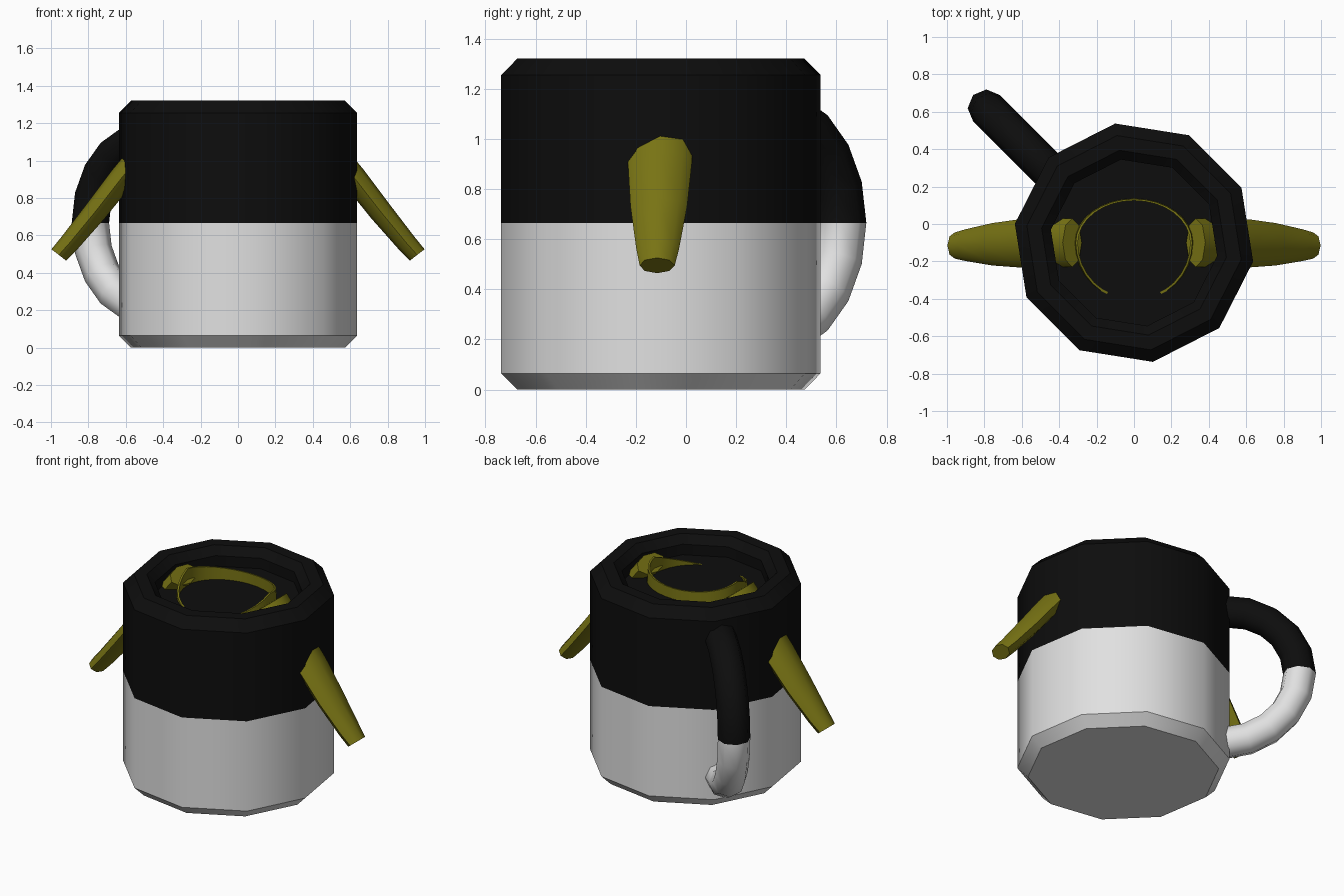
import bpy, bmesh, math
from mathutils import Vector

if "Cube" in bpy.data.objects:
    bpy.data.objects.remove(bpy.data.objects["Cube"])


def material(name, rgb):
    m = bpy.data.materials.new(name)
    m.diffuse_color = (*rgb, 1)
    m.use_nodes = True
    m.node_tree.nodes["Principled BSDF"].inputs["Base Color"].default_value = m.diffuse_color
    return m


BLACK = material("black", (0.004, 0.004, 0.004))
WHITE = material("white", (0.75, 0.75, 0.75))
YELLOW = material("olive yellow", (0.19, 0.175, 0.007))
SPLIT = 0.665      # height where white changes to black
CY = -0.1          # y of the cup axis


def loft(name, rings, mats, angle=40, cap=True, closed=False):
    """Skin a list of point rings; faces below SPLIT take the second material."""
    bm = bmesh.new()
    rows = [[bm.verts.new(p) for p in ring] for ring in rings]
    pairs = list(zip(rows, rows[1:]))
    if closed:
        pairs.append((rows[-1], rows[0]))
    for a, b in pairs:
        n = len(a)
        for i in range(n):
            j = (i + 1) % n
            bm.faces.new((a[i], a[j], b[j], b[i]))
    if cap and not closed:
        bm.faces.new(rows[0][::-1])
        bm.faces.new(rows[-1])
    bmesh.ops.recalc_face_normals(bm, faces=bm.faces)
    if len(mats) > 1:
        for f in bm.faces:
            f.material_index = int(f.calc_center_median().z < SPLIT)
    me = bpy.data.meshes.new(name)
    bm.to_mesh(me)
    bm.free()
    for m in mats:
        me.materials.append(m)
    ob = bpy.data.objects.new(name, me)
    bpy.context.collection.objects.link(ob)
    bpy.ops.object.select_all(action='DESELECT')
    ob.select_set(True)
    bpy.context.view_layer.objects.active = ob
    bpy.ops.object.shade_smooth_by_angle(angle=math.radians(angle))
    return ob


def decagon(r, z):
    return [(r * math.cos(math.radians(27 + 36 * k)),
             CY + r * math.sin(math.radians(27 + 36 * k)), z) for k in range(10)]


# Ten-sided cup with bevelled rims and a shallow dark recess on top
profile = [(0.58, 0), (0.645, 0.065), (0.645, SPLIT), (0.645, 1.255),
           (0.58, 1.32), (0.50, 1.32), (0.45, 1.27), (0.45, 1.2)]
loft("cup_body", [decagon(r, z) for r, z in profile], [BLACK, WHITE])

# Round handle on the back left
out = Vector((-math.sqrt(0.5), math.sqrt(0.5), 0))
side = Vector((math.sqrt(0.5), math.sqrt(0.5), 0))
up = Vector((0, 0, 1))
centre = Vector((-0.464, 0.294, SPLIT))
rings = []
for k in range(-6, 7):
    t = math.radians(18 * k)
    radial = out * math.cos(t) + up * math.sin(t)
    rings.append([centre + radial * (0.46 + 0.1 * math.cos(a)) + side * (0.1 * math.sin(a))
                  for a in (math.radians(45 * i) for i in range(8))])
loft("handle", rings, [BLACK, WHITE], angle=50)

# Tapered flippers running from the recess down through the cup wall
for s, label in ((1, "right"), (-1, "left")):
    rings = []
    # x, z, half width, half thickness
    for x, z, w, t in ((0.33, 1.26, 0.13, 0.065), (0.62, 0.91, 0.128, 0.066),
                       (0.76, 0.73, 0.113, 0.062), (0.90, 0.56, 0.085, 0.054),
                       (0.958, 0.495, 0.07, 0.05)):
        cy = CY - 0.015 * max(0, (x - 0.5) / 0.46)
        rings.append([(s * (x + 0.79 * t * math.cos(a)), cy + w * math.sin(a),
                       z + 0.61 * t * math.cos(a))
                      for a in (math.radians(45 * i) for i in range(8))])
    loft(label + "_flipper", rings, [YELLOW], angle=50)

# Thin yellow band standing in the recess, sinking away toward the front
outer, inner, low_in, low_out = [], [], [], []
for k in range(32):
    a = 2 * math.pi * k / 32
    c, sn = math.cos(a), math.sin(a)
    ry = 0.225 if sn > 0 else 0.3
    top = 1.31 - 0.04 * sn if sn > 0 else 1.31 + 0.125 * sn
    top = max(top, 1.15)
    x, y = c * 0.3, CY + sn * ry
    inner.append((x, y, top))
    outer.append((x * 1.04, CY + sn * ry * 1.04, top))
    low_in.append((x, y, 1.12))
    low_out.append((x * 1.08, CY + sn * ry * 1.06, 1.12))
loft("inner_band", [low_in, inner, outer, low_out], [YELLOW], closed=True)
